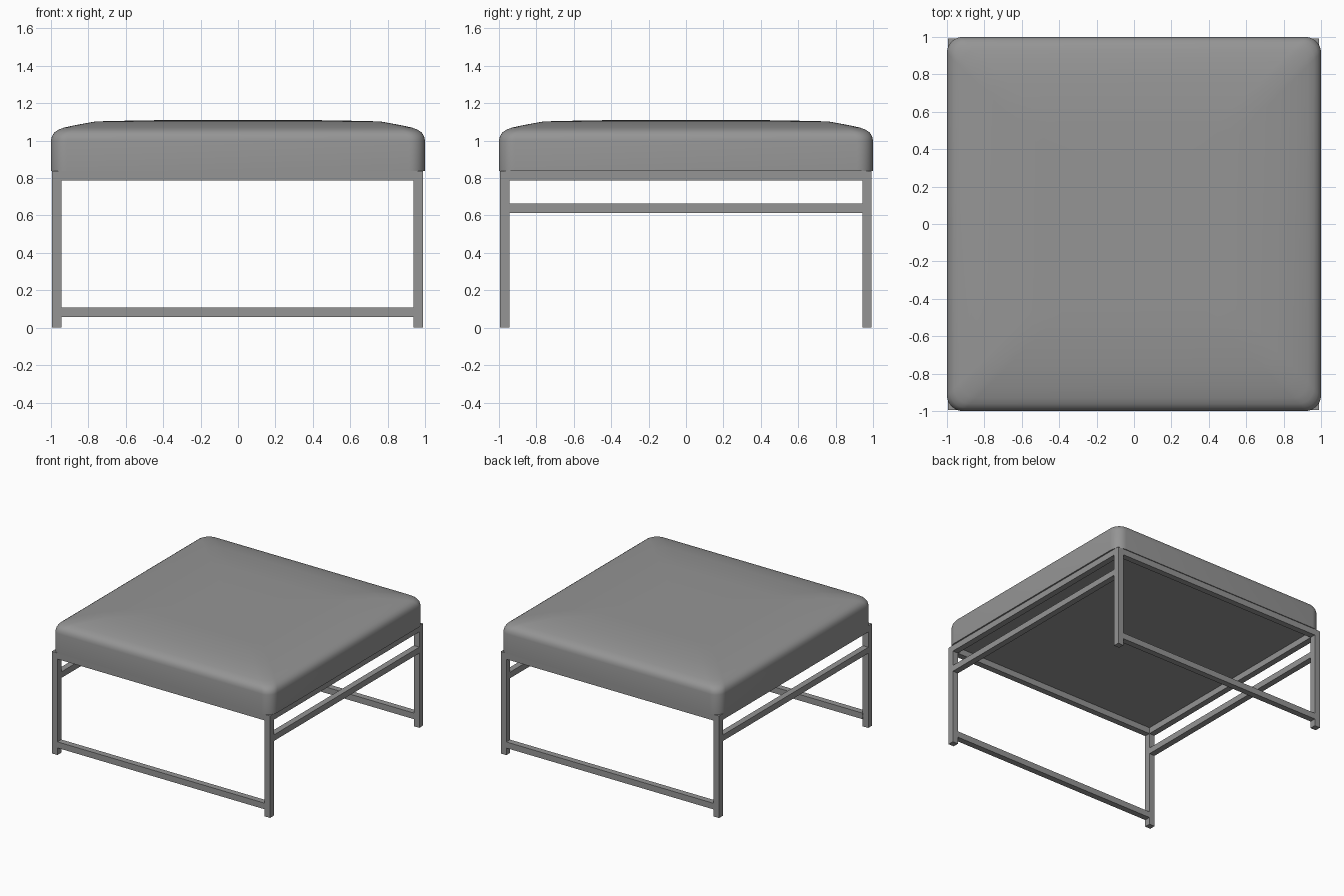
import bpy, bmesh, math

old = bpy.data.objects.get("Cube")
if old:
    bpy.data.objects.remove(old, do_unlink=True)


def material(name, value):
    m = bpy.data.materials.new(name)
    m.use_nodes = True
    colour = (value, value, value, 1)
    m.diffuse_color = colour
    m.node_tree.nodes["Principled BSDF"].inputs["Base Color"].default_value = colour
    return m


GREY = material("plain grey", 0.3)


def finish(name, bm):
    bmesh.ops.recalc_face_normals(bm, faces=bm.faces)
    mesh = bpy.data.meshes.new(name)
    bm.to_mesh(mesh)
    bm.free()
    mesh.materials.append(GREY)
    obj = bpy.data.objects.new(name, mesh)
    bpy.context.collection.objects.link(obj)
    return obj


def bar(name, lo, hi):
    bm = bmesh.new()
    bmesh.ops.create_cube(bm, size=1)
    for v in bm.verts:
        v.co = [a if c < 0 else b for c, a, b in zip(v.co, lo, hi)]
    return finish(name, bm)


# Frame limits and tube thickness
T = 0.05
X0, X1, Y0, Y1 = -0.995, 0.988, -0.995, 0.993
TOP = 0.838

# Legs
for side, x in (("right", X0), ("left", X1 - T)):
    for end, y in (("front", Y0), ("back", Y1 - T)):
        bar(f"{end}_{side}_leg", (x, y, 0), (x + T, y + T, TOP))

# Foot rails and top rails across the front and back
for end, y in (("front", Y0), ("back", Y1 - T)):
    for part, z in (("foot_rail", 0.058), ("top_rail", TOP - T)):
        bar(f"{end}_{part}", (X0 + T, y, z), (X1 - T, y + T, z + T))

# Stretchers and top rails along the sides
for side, x in (("right", X0), ("left", X1 - T)):
    for part, z in (("stretcher", 0.613), ("top_rail", TOP - T)):
        bar(f"{side}_{part}", (x, Y0 + T, z), (x + T, Y1 - T, z + T))


def rounded_square(bm, half, radius, z, steps=8):
    ring = []
    for corner in range(4):
        base = math.pi / 2 * corner
        cx = math.copysign(half - radius, math.cos(base + 0.7))
        cy = math.copysign(half - radius, math.sin(base + 0.7))
        for i in range(steps + 1):
            a = base + math.pi / 2 * i / steps
            ring.append(bm.verts.new((cx + radius * math.cos(a), cy + radius * math.sin(a), z)))
    return ring


# Cushion: stacked rounded squares, rising to a shallow crown
profile = [(1.0, 0.838), (1.0, 1.0), (0.995, 1.023), (0.983, 1.043), (0.962, 1.058),
           (0.93, 1.07), (0.87, 1.083), (0.76, 1.103), (0.5, 1.109), (0.25, 1.11)]
bm = bmesh.new()
rings = [rounded_square(bm, half, 0.085, z) for half, z in profile]
for low, high in zip(rings, rings[1:]):
    for i in range(len(low)):
        j = (i + 1) % len(low)
        bm.faces.new((low[i], low[j], high[j], high[i]))
bm.faces.new(rings[0])
bm.faces.new(rings[-1])
cushion = finish("cushion", bm)

bpy.ops.object.select_all(action="DESELECT")
cushion.select_set(True)
bpy.context.view_layer.objects.active = cushion
bpy.ops.object.shade_smooth_by_angle(angle=math.radians(40))
